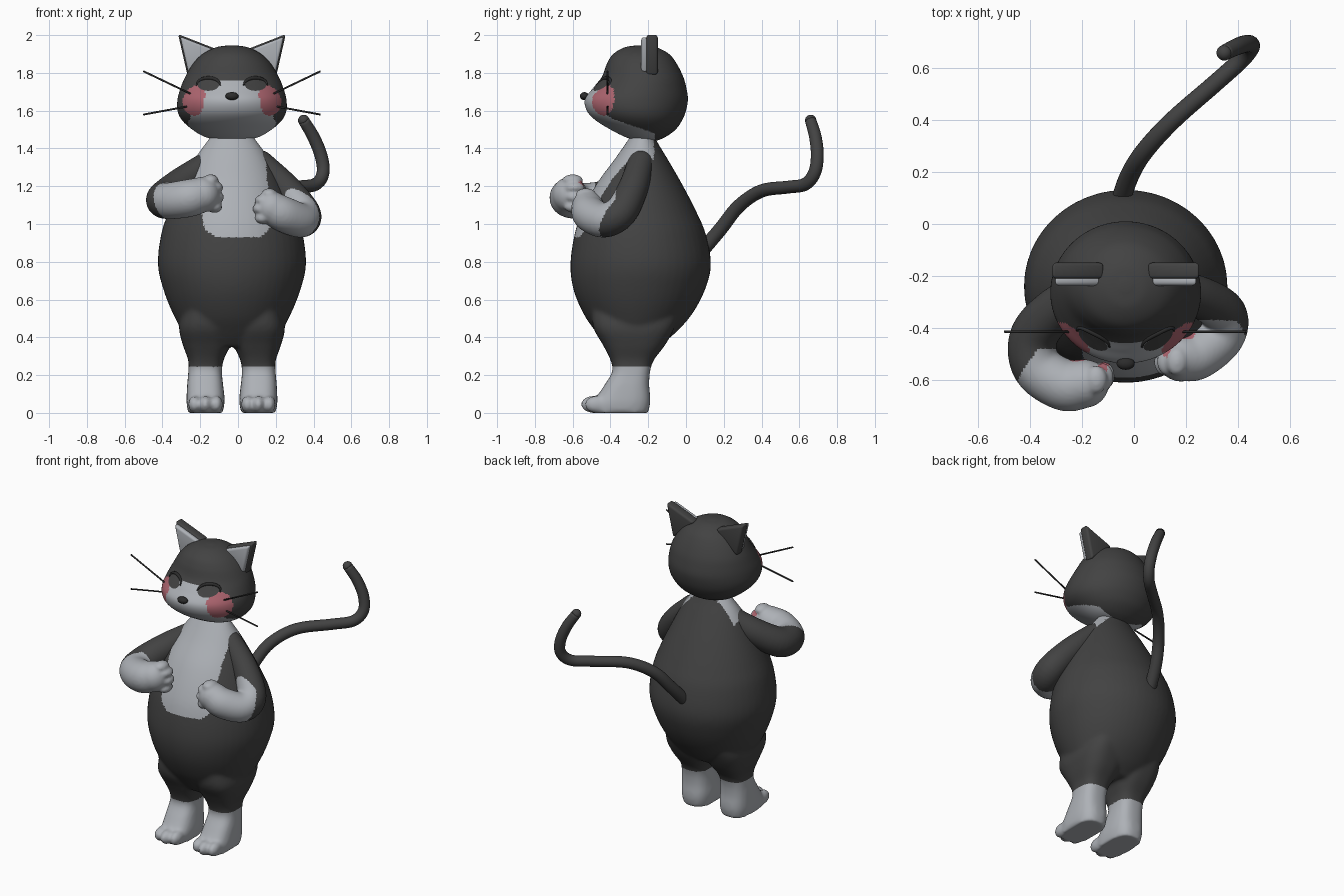
import bpy, bmesh, math
from mathutils import Vector, Matrix
from mathutils.bvhtree import BVHTree

cube = bpy.data.objects.get("Cube")
if cube:
    bpy.data.objects.remove(cube, do_unlink=True)

CX = -0.032  # middle of the figure


def material(name, rgb):
    m = bpy.data.materials.new(name)
    m.use_nodes = True
    m.diffuse_color = (*rgb, 1)
    m.node_tree.nodes["Principled BSDF"].inputs["Base Color"].default_value = (*rgb, 1)
    return m


DARK = material("charcoal fur", (0.055, 0.055, 0.055))
PALE = material("pale grey fur", (0.42, 0.44, 0.47))
PINK = material("blush pink", (0.42, 0.13, 0.16))
BLACK = material("black", (0.025, 0.025, 0.025))


def spline(keys, steps):
    """Smooth curve through tuples of any length."""
    k = [Vector(p) for p in keys]
    k = [k[0] * 2 - k[1]] + k + [k[-1] * 2 - k[-2]]
    out = []
    for a, b, c, d in zip(k, k[1:], k[2:], k[3:]):
        for i in range(steps):
            t = i / steps
            out.append(0.5 * (2 * b + (c - a) * t + (2 * a - 5 * b + 4 * c - d) * t**2
                              + (3 * b - a - 3 * c + d) * t**3))
    return out + [k[-2]]


def skin(bm, rings):
    loops = [[bm.verts.new(p) for p in r] for r in rings]
    n = len(loops[0])
    for a, b in zip(loops, loops[1:]):
        for i in range(n):
            bm.faces.new((a[i], a[(i + 1) % n], b[(i + 1) % n], b[i]))
    bm.faces.new(loops[0][::-1])
    bm.faces.new(loops[-1])


def loft(bm, keys, n=48, steps=6, power=2.0):
    """Stack of ovals; each key is height, middle x, half width, front y, back y."""
    rings = []
    for z, cx, hx, yf, yb in spline(keys, steps):
        ring = []
        for i in range(n):
            a = math.tau * i / n
            c, s = math.cos(a), math.sin(a)
            u = math.copysign(abs(c) ** (2 / power), c)
            v = math.copysign(abs(s) ** (2 / power), s)
            ring.append((cx + hx * u, (yf + yb) / 2 + (yb - yf) / 2 * v, z))
        rings.append(ring)
    skin(bm, rings)


def ball(bm, centre, size):
    m = Matrix.Translation(centre) @ Matrix.Diagonal((*size, 1))
    bmesh.ops.create_uvsphere(bm, u_segments=24, v_segments=16, radius=1, matrix=m)


def tube(bm, keys, n=20, steps=6):
    """Round-ended tube; each key is x, y, z, radius."""
    pts = spline(keys, steps)
    pos = [p.to_3d() if len(p) == 3 else Vector(p[:3]) for p in pts]
    side, old, rings = None, None, []
    for i, p in enumerate(pos):
        t = (pos[min(i + 1, len(pos) - 1)] - pos[max(i - 1, 0)]).normalized()
        side = t.orthogonal().normalized() if old is None else old.rotation_difference(t) @ side
        old, up, r = t, t.cross(side), pts[i][3]
        rings.append([p + r * (side * math.cos(math.tau * j / n) + up * math.sin(math.tau * j / n))
                      for j in range(n)])
    skin(bm, rings)
    for i in (0, -1):
        ball(bm, pos[i], (pts[i][3],) * 3)


def finish(name, bm, mats, rule=None, voxel=0, angle=180):
    bmesh.ops.recalc_face_normals(bm, faces=bm.faces)
    me = bpy.data.meshes.new(name)
    bm.to_mesh(me)
    bm.free()
    ob = bpy.data.objects.new(name, me)
    bpy.context.collection.objects.link(ob)
    bpy.ops.object.select_all(action="DESELECT")
    ob.select_set(True)
    bpy.context.view_layer.objects.active = ob
    if voxel:
        mod = ob.modifiers.new("fuse", "REMESH")
        mod.mode, mod.voxel_size = "VOXEL", voxel
        mod = ob.modifiers.new("soften", "SMOOTH")
        mod.factor, mod.iterations = 0.5, 6
        for mod in list(ob.modifiers):
            bpy.ops.object.modifier_apply(modifier=mod.name)
    for m in mats:
        ob.data.materials.append(m)
    if rule:
        for f in ob.data.polygons:
            f.material_index = rule(f.center, f.normal)
    bpy.ops.object.shade_smooth_by_angle(angle=math.radians(angle))
    return ob


# Body with legs and feet, fused
bm = bmesh.new()
loft(bm, [(z, CX, hx, yf, yb) for z, hx, yf, yb in (
    (1.5, 0.08, -0.27, -0.18), (1.44, 0.13, -0.31, -0.155), (1.34, 0.2, -0.38, -0.095),
    (1.21, 0.27, -0.475, -0.02), (1.065, 0.335, -0.55, 0.055), (0.945, 0.375, -0.59, 0.105),
    (0.785, 0.392, -0.612, 0.132), (0.65, 0.362, -0.595, 0.1), (0.52, 0.31, -0.54, 0.03),
    (0.42, 0.25, -0.47, -0.06), (0.35, 0.16, -0.41, -0.15))])
for s in (-1, 1):
    loft(bm, [(z, CX + s * cx, hx, yf, yb) for z, cx, hx, yf, yb in (
        (0.55, 0.14, 0.12, -0.5, -0.02), (0.45, 0.14, 0.14, -0.49, -0.06),
        (0.36, 0.135, 0.125, -0.44, -0.11), (0.28, 0.138, 0.094, -0.4, -0.17),
        (0.22, 0.142, 0.089, -0.39, -0.19), (0.15, 0.142, 0.095, -0.43, -0.195),
        (0.09, 0.14, 0.1, -0.47, -0.19), (0.05, 0.14, 0.1, -0.5, -0.19),
        (0, 0.14, 0.092, -0.5, -0.2))], power=2.8)
    for toe in (-1, 0, 1):
        ball(bm, (CX + s * 0.14 + toe * 0.058, -0.495 + 0.02 * abs(toe), 0.045), (0.034, 0.062, 0.046))


def body_colour(p, n):
    t = (p.z - 0.95) / 0.35
    left, right = -0.175 - 0.06 * t, 0.175 - 0.025 * t
    inset = max(0, 1 - (p.z - 0.93) / 0.07) ** 2 * 0.06
    bib = p.z > 0.93 and left + inset < p.x < right - inset and p.y < -0.17
    return int(p.z < 0.245 or bib)


finish("body", bm, [DARK, PALE], body_colour, voxel=0.012)

# Head
bm = bmesh.new()
loft(bm, [(z, CX, hx, yf, yb) for z, hx, yf, yb in (
    (1.946, 0.02, -0.26, -0.22), (1.935, 0.085, -0.325, -0.155), (1.9, 0.155, -0.385, -0.09),
    (1.85, 0.205, -0.418, -0.05), (1.78, 0.247, -0.445, -0.015), (1.72, 0.272, -0.492, 0.002),
    (1.66, 0.288, -0.535, 0.01), (1.6, 0.288, -0.525, 0), (1.55, 0.265, -0.48, -0.02),
    (1.5, 0.21, -0.4, -0.055), (1.46, 0.14, -0.32, -0.11), (1.435, 0.04, -0.24, -0.17))],
    n=160, steps=9)
bm.normal_update()
head_tree = BVHTree.FromBMesh(bm)


def head_colour(p, n):
    dx = abs(p.x - CX)
    if (Vector((dx, p.y, p.z)) - Vector((0.2, -0.435, 1.655))).length < 0.082:
        return 2
    muzzle = p.y < -0.4 and dx < 0.22 and p.z < 1.762 - max(0, dx - 0.07) * 0.45
    chin = p.y < -0.165 and p.z < 1.57 - (p.y + 0.43) * 0.34
    return int(muzzle or chin)


finish("head", bm, [DARK, PALE, PINK], head_colour)


def face_point(x, z):
    hit = head_tree.ray_cast(Vector((x, -2, z)), Vector((0, 1, 0)))[0]
    return hit or Vector((x, -0.4, z))


# Closed eyes: arched lid line over a dark patch
for s, side in ((-1, "right"), (1, "left")):
    bm = bmesh.new()
    arc = []
    for i in range(9):
        a = math.pi * i / 8
        p = face_point(CX + s * 0.125 - 0.062 * math.cos(a), 1.735 + 0.038 * math.sin(a))
        arc.append((*p, 0.004 + 0.006 * math.sin(a)))
    tube(bm, arc, n=10, steps=3)
    finish(side + "_eyelid", bm, [BLACK])
    bm = bmesh.new()
    rim = []
    for i in range(24):
        a = math.tau * i / 24
        p = face_point(CX + s * 0.125 + 0.056 * math.cos(a), 1.735 + 0.03 * math.sin(a))
        rim.append(bm.verts.new(p + Vector((0, -0.004, 0))))
    mid = bm.verts.new(face_point(CX + s * 0.125, 1.735) + Vector((0, -0.004, 0)))
    for a, b in zip(rim, rim[1:] + rim[:1]):
        bm.faces.new((a, b, mid))
    finish(side + "_eye_patch", bm, [DARK])

# Nose
bm = bmesh.new()
ball(bm, (CX, -0.538, 1.677), (0.035, 0.024, 0.021))
finish("nose", bm, [BLACK])

# Ears and whiskers, mirrored about the middle
for s, side in ((-1, "right"), (1, "left")):
    for part, mat, front, back, k in (("ear", DARK, -0.212, -0.148, 1), ("inner_ear", PALE, -0.238, -0.2, 0.88)):
        bm = bmesh.new()
        corners = [(0.285, 2.005), (0.235, 1.785), (0.08, 1.925)]
        mx, mz = 0.2, 1.905
        face = bm.faces.new([bm.verts.new((CX + s * (mx + (x - mx) * k), front, mz + (z - mz) * k))
                             for x, z in corners])
        ext = bmesh.ops.extrude_face_region(bm, geom=[face])["geom"]
        for v in ext:
            if isinstance(v, bmesh.types.BMVert):
                v.co.y = back
        bmesh.ops.bevel(bm, geom=bm.edges[:], offset=0.014, segments=3, profile=0.5, affect="EDGES")
        finish(side + "_" + part, bm, [mat], angle=50)
    for z0, z1, row in ((1.685, 1.807, "upper"), (1.627, 1.58, "lower")):
        bm = bmesh.new()
        tube(bm, [(CX + s * 0.21, -0.415, z0, 0.005), (CX + s * 0.465, -0.415, z1, 0.005)], n=8, steps=1)
        finish(f"{side}_{row}_whisker", bm, [BLACK])


def arm(name, path, fingers, cuff, along, limit, pads):
    """Bent arm ending in a pale paw with curled fingers and pink palm pads."""
    bm = bmesh.new()
    tube(bm, path, n=28)
    for c in fingers:
        ball(bm, c, (0.042, 0.055, 0.031))

    def colour(p, n):
        if n.y > 0.2 and any(math.hypot(p.x - x, p.z - z) < r for x, z, r in pads):
            return 2
        return int(p.y < limit and (p - Vector(cuff)).dot(Vector(along)) > 0)

    finish(name, bm, [DARK, PALE, PINK], colour, voxel=0.009)


arm("right_arm",
    [(-0.17, -0.25, 1.31, 0.07), (-0.29, -0.32, 1.22, 0.085), (-0.385, -0.43, 1.14, 0.093),
     (-0.375, -0.55, 1.122, 0.096), (-0.27, -0.62, 1.135, 0.1), (-0.19, -0.615, 1.155, 0.094)],
    [(-0.145, -0.6, 1.232), (-0.12, -0.59, 1.193), (-0.115, -0.585, 1.142), (-0.125, -0.59, 1.09)],
    (-0.4, -0.57, 1.1), (0.75, -0.6, 0.25), -0.48,
    [(-0.21, 1.15, 0.035), (-0.12, 1.21, 0.018), (-0.11, 1.15, 0.018)])
arm("left_arm",
    [(0.12, -0.24, 1.32, 0.07), (0.25, -0.28, 1.19, 0.08), (0.345, -0.345, 1.065, 0.088),
     (0.335, -0.43, 1.02, 0.092), (0.245, -0.505, 1.05, 0.094), (0.18, -0.52, 1.085, 0.088)],
    [(0.165, -0.53, 1.158), (0.13, -0.53, 1.125), (0.118, -0.53, 1.08), (0.13, -0.53, 1.03)],
    (0.375, -0.42, 1.01), (-0.5, -0.8, 0.4), -0.37,
    [(0.2, 1.09, 0.035), (0.13, 1.15, 0.018), (0.11, 1.09, 0.018)])

# Tail
bm = bmesh.new()
tube(bm, [(-0.06, 0.06, 0.83, 0.038), (-0.02, 0.18, 0.97, 0.037), (0.04, 0.28, 1.095, 0.036),
          (0.15, 0.4, 1.175, 0.035), (0.31, 0.54, 1.195, 0.034), (0.41, 0.63, 1.21, 0.034),
          (0.45, 0.68, 1.27, 0.034), (0.44, 0.695, 1.36, 0.034), (0.4, 0.685, 1.46, 0.033),
          (0.348, 0.66, 1.548, 0.03)])
finish("tail", bm, [DARK])
